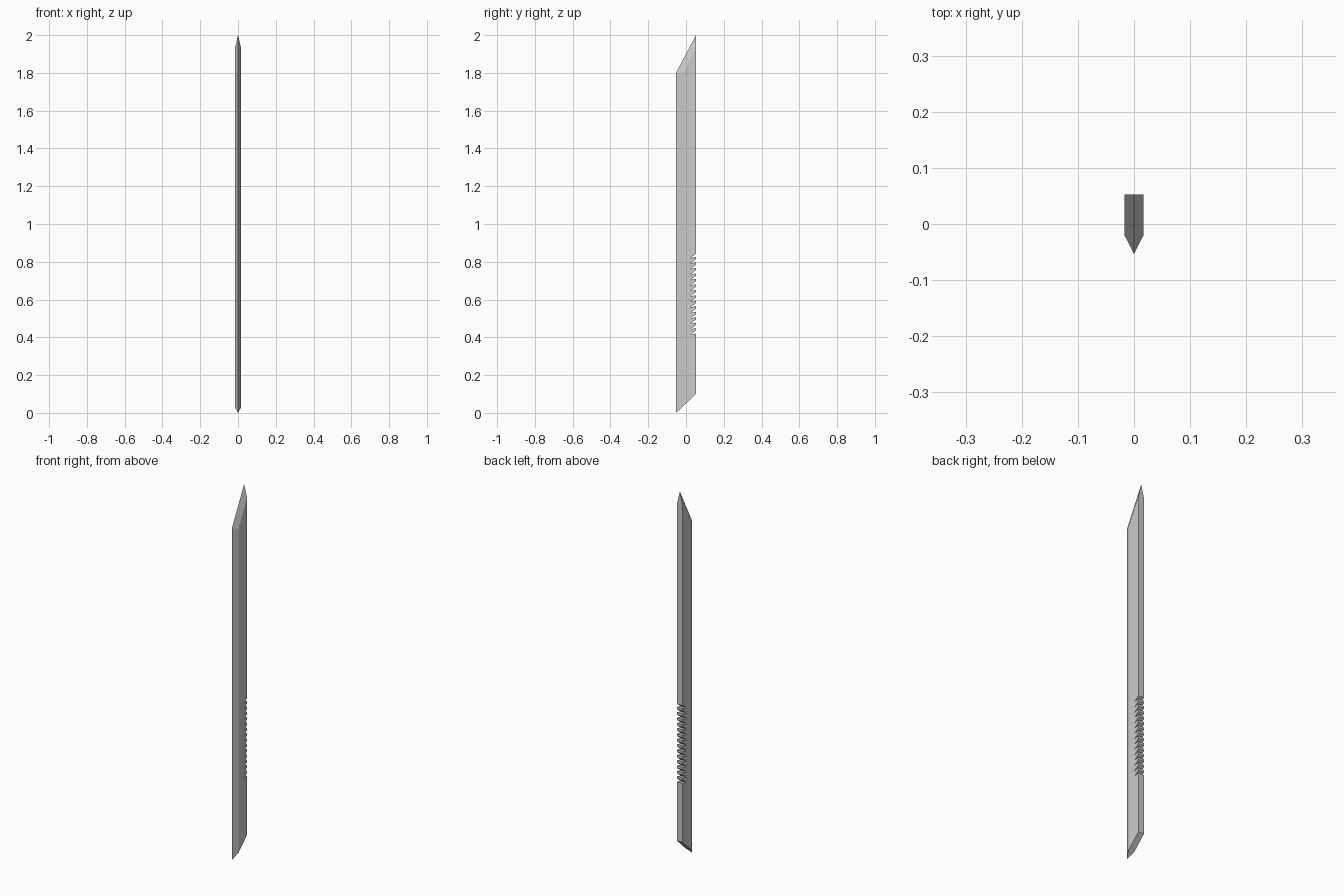
import bpy, bmesh

if "Cube" in bpy.data.objects:
    bpy.data.objects.remove(bpy.data.objects["Cube"])

HALF = 0.017               # half thickness of the blade
FRONT, BACK = -0.053, 0.053
SHOULDER = -0.02           # where the sharpened edge bevel begins

# Side outline (y, z): bottom shoulder, notched spine, top shoulder
outline = [(SHOULDER, 0.031), (BACK, 0.10)]
for i in range(15):
    z = 0.42 + i * 0.029
    outline += [(BACK, z), (0.023, z - 0.006), (BACK, z + 0.016)]
outline += [(BACK, 1.93), (SHOULDER, 1.79)]

bm = bmesh.new()
right = [bm.verts.new((HALF, y, z)) for y, z in outline]
left = [bm.verts.new((-HALF, y, z)) for y, z in outline]

# Sharp ridge along the front and the slanted tip
heel, corner, tip = [bm.verts.new((0, y, z)) for y, z in
                     ((FRONT, 0.0), (FRONT, 1.80), (BACK, 2.0))]

# Flat sides with their front and tip bevels
for side in (right, left):
    bm.faces.new(side)
    bm.faces.new((side[0], side[-1], corner, heel))
    bm.faces.new((side[-1], side[-2], tip, corner))

# Spine with grip notches
for i in range(1, len(outline) - 2):
    bm.faces.new((right[i], right[i + 1], left[i + 1], left[i]))
bm.faces.new((right[-2], tip, left[-2]))

# Slanted bottom cut
bm.faces.new((heel, right[0], right[1], left[1], left[0]))

bmesh.ops.recalc_face_normals(bm, faces=bm.faces)
bmesh.ops.triangulate(bm, faces=[f for f in bm.faces if len(f.verts) > 5])
mesh = bpy.data.meshes.new("blade")
bm.to_mesh(mesh)
bm.free()
blade = bpy.data.objects.new("blade", mesh)
bpy.context.collection.objects.link(blade)
